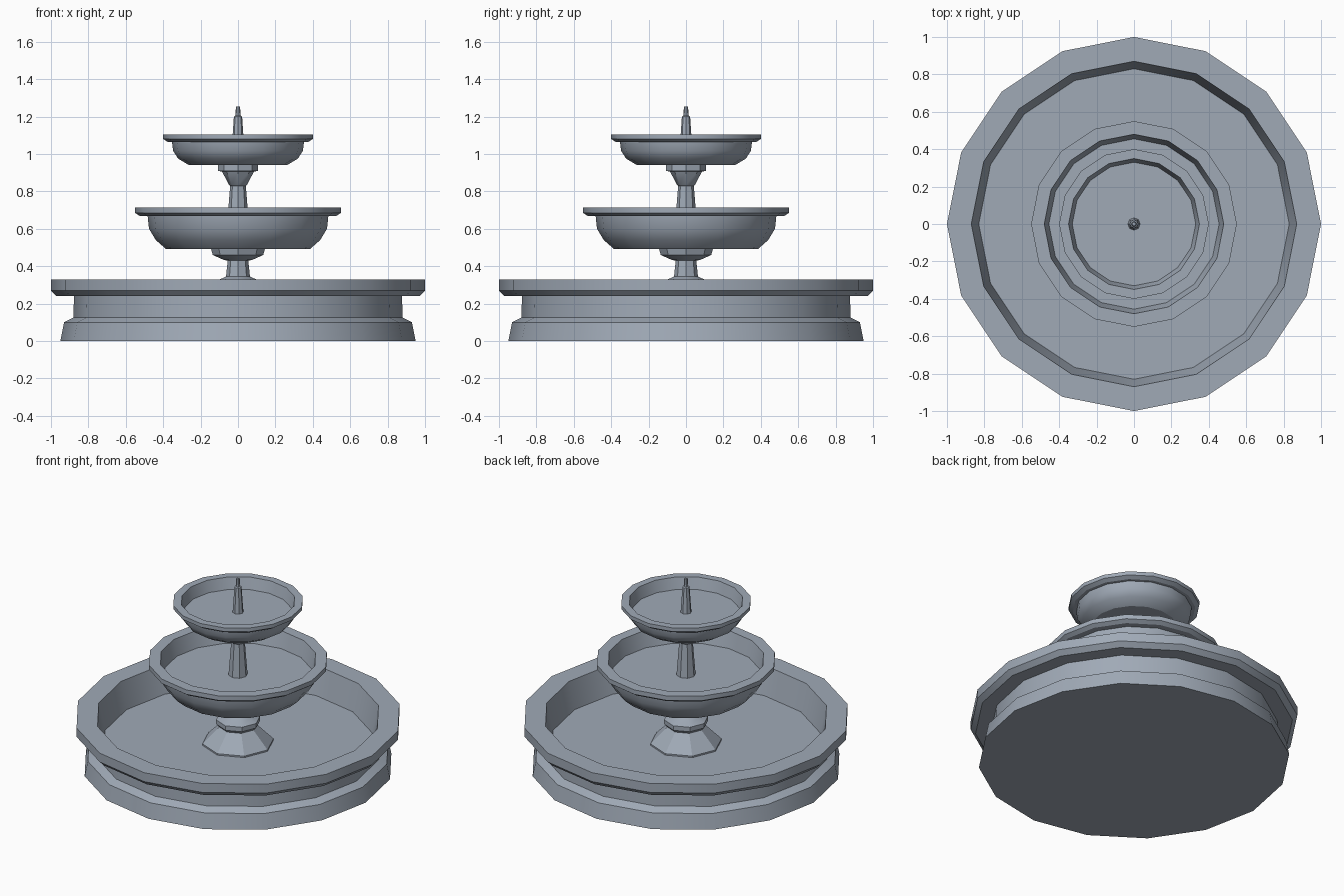
import bpy, bmesh, math

if "Cube" in bpy.data.objects:
    bpy.data.objects.remove(bpy.data.objects["Cube"])

stone = bpy.data.materials.new("blue_grey_stone")
stone.diffuse_color = (0.35, 0.40, 0.47, 1)
stone.use_nodes = True
stone.node_tree.nodes["Principled BSDF"].inputs["Base Color"].default_value = stone.diffuse_color


def lathe(name, profile, sides):
    """Spin an (r, z) profile round z; r = 0 ends close to a flat cap."""
    bm = bmesh.new()
    rings = []
    for r, z in profile:
        rings.append([bm.verts.new((r * math.cos(2 * math.pi * i / sides),
                                    r * math.sin(2 * math.pi * i / sides), z))
                      for i in range(sides)])
    for a, b in zip(rings, rings[1:]):
        for i in range(sides):
            j = (i + 1) % sides
            bm.faces.new((a[i], a[j], b[j], b[i]))
    bm.faces.new(rings[0][::-1])
    bm.faces.new(rings[-1])
    bmesh.ops.recalc_face_normals(bm, faces=bm.faces)
    me = bpy.data.meshes.new(name)
    bm.to_mesh(me)
    bm.free()
    me.materials.append(stone)
    ob = bpy.data.objects.new(name, me)
    bpy.context.collection.objects.link(ob)
    bpy.ops.object.select_all(action='DESELECT')
    ob.select_set(True)
    bpy.context.view_layer.objects.active = ob
    bpy.ops.object.shade_smooth_by_angle(angle=math.radians(30))
    return ob


# Large ground basin with plinth, wall, lip and sunken floor
lathe("basin", [(0.95, 0), (0.93, 0.10), (0.88, 0.125), (0.877, 0.24),
                (0.97, 0.24), (1.0, 0.27), (1.0, 0.33), (0.87, 0.33),
                (0.83, 0.15)], 16)

# Middle and top bowls
lathe("middle_bowl", [(0.385, 0.492), (0.44, 0.54), (0.476, 0.60),
                      (0.483, 0.668), (0.525, 0.668), (0.55, 0.685),
                      (0.55, 0.715), (0.48, 0.715), (0.455, 0.61)], 16)
lathe("top_bowl", [(0.262, 0.94), (0.32, 0.975), (0.347, 1.016),
                   (0.353, 1.064), (0.375, 1.064), (0.40, 1.08),
                   (0.40, 1.105), (0.35, 1.105), (0.33, 1.03)], 16)

# Octagonal columns between the tiers
lathe("lower_column", [(0.22, 0.14), (0.22, 0.16), (0.115, 0.265),
                       (0.135, 0.285), (0.135, 0.315), (0.08, 0.337),
                       (0.064, 0.345), (0.055, 0.43), (0.075, 0.433),
                       (0.135, 0.46), (0.145, 0.495)], 8)
lathe("upper_column", [(0.06, 0.60), (0.042, 0.83), (0.048, 0.835),
                       (0.085, 0.905), (0.107, 0.91), (0.107, 0.945)], 8)

# Water spout on top
lathe("spout", [(0.034, 1.02), (0.022, 1.20), (0.014, 1.205),
                (0.011, 1.255)], 8)
